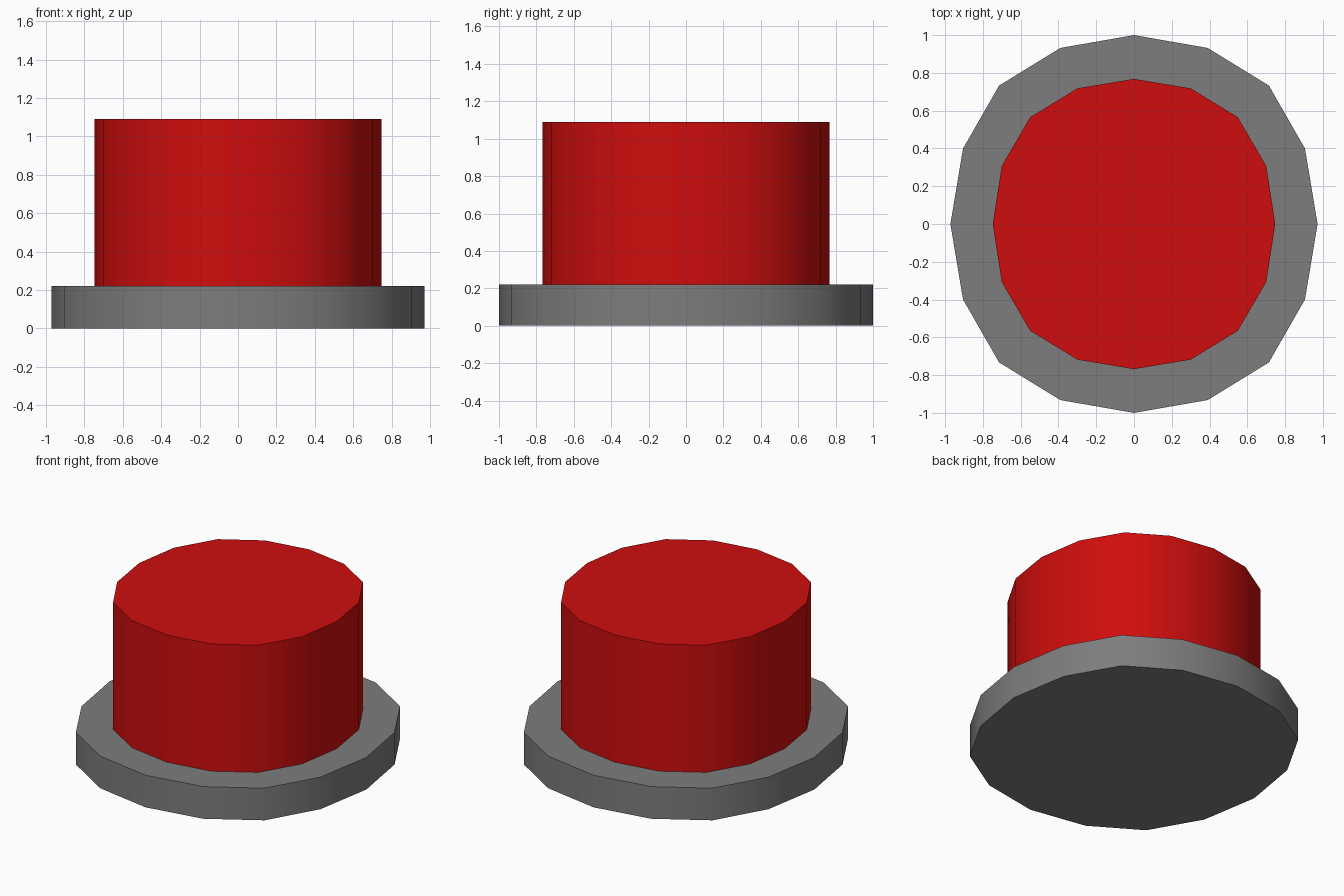
import bpy, bmesh, math

if "Cube" in bpy.data.objects:
    bpy.data.objects.remove(bpy.data.objects["Cube"])


def ring(quarter):
    """Mirror a quarter outline (from +y to +x) into a closed 16-sided ring."""
    half = quarter + [(x, -y) for x, y in reversed(quarter[:-1])]
    return half + [(-x, y) for x, y in reversed(half[1:-1])]


def prism(name, quarter, z0, z1, color):
    bm = bmesh.new()
    base = bm.faces.new([bm.verts.new((x, y, z0)) for x, y in ring(quarter)])
    top = bmesh.ops.extrude_face_region(bm, geom=[base], use_keep_orig=True)
    verts = [g for g in top["geom"] if isinstance(g, bmesh.types.BMVert)]
    bmesh.ops.translate(bm, verts=verts, vec=(0, 0, z1 - z0))
    bmesh.ops.recalc_face_normals(bm, faces=bm.faces)
    mesh = bpy.data.meshes.new(name)
    bm.to_mesh(mesh)
    bm.free()
    obj = bpy.data.objects.new(name, mesh)
    bpy.context.collection.objects.link(obj)
    mat = bpy.data.materials.new(name + "_paint")
    mat.diffuse_color = color
    mat.use_nodes = True
    mat.node_tree.nodes["Principled BSDF"].inputs["Base Color"].default_value = mat.diffuse_color
    mesh.materials.append(mat)
    # smooth wall, crisp rims
    bpy.ops.object.select_all(action="DESELECT")
    obj.select_set(True)
    bpy.context.view_layer.objects.active = obj
    bpy.ops.object.shade_smooth_by_angle(angle=math.radians(40))
    return obj


# wide flat base, dark grey
prism("base_plate",
      [(0, 1), (0.39, 0.932), (0.714, 0.733), (0.905, 0.4), (0.972, 0)],
      0, 0.22, (0.205, 0.205, 0.205, 1))

# tall red push button
prism("button_cap",
      [(0, 0.768), (0.3, 0.718), (0.55, 0.565), (0.7, 0.307), (0.748, 0)],
      0.22, 1.09, (0.62, 0.004, 0.004, 1))
